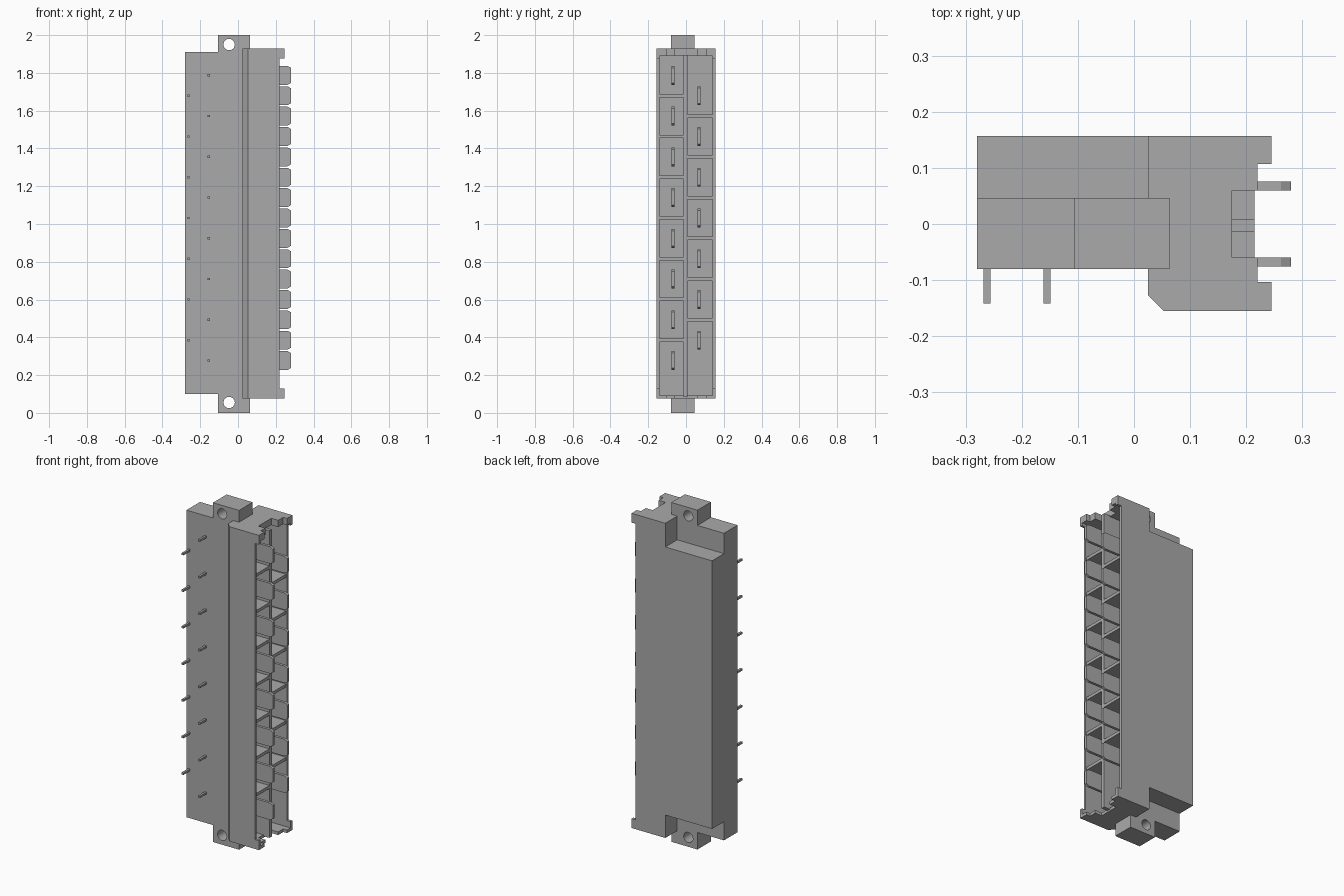
import bpy, bmesh, math
from mathutils import Matrix

if "Cube" in bpy.data.objects:
    bpy.data.objects.remove(bpy.data.objects["Cube"])

grey = bpy.data.materials.new("plain grey")
grey.use_nodes = True
grey.diffuse_color = (0.4, 0.4, 0.4, 1)
grey.node_tree.nodes["Principled BSDF"].inputs["Base Color"].default_value = (0.4, 0.4, 0.4, 1)


def finish(name, bm):
    bmesh.ops.recalc_face_normals(bm, faces=bm.faces)
    mesh = bpy.data.meshes.new(name)
    bm.to_mesh(mesh)
    bm.free()
    mesh.materials.append(grey)
    obj = bpy.data.objects.new(name, mesh)
    bpy.context.collection.objects.link(obj)
    return obj


def prism(name, points, direction):
    """Extrude a closed 3D outline along a direction."""
    bm = bmesh.new()
    face = bm.faces.new([bm.verts.new(p) for p in points])
    grown = bmesh.ops.extrude_face_region(bm, geom=[face])["geom"]
    bmesh.ops.translate(bm, vec=direction,
                        verts=[v for v in grown if isinstance(v, bmesh.types.BMVert)])
    return finish(name, bm)


def box(name, x, y, z):
    outline = [(x[0], y[0], z[0]), (x[1], y[0], z[0]), (x[1], y[1], z[0]), (x[0], y[1], z[0])]
    return prism(name, outline, (0, 0, z[1] - z[0]))


def rod(name, x, z, radius, y):
    """Round cutter along y."""
    bm = bmesh.new()
    place = Matrix.Translation((x, sum(y) / 2, z)) @ Matrix.Rotation(math.pi / 2, 4, "X")
    bmesh.ops.create_cone(bm, cap_ends=True, segments=24, radius1=radius, radius2=radius,
                          depth=y[1] - y[0], matrix=place)
    return finish(name, bm)


def carve(obj, cutters):
    """Subtract the cutters, bake the result and drop the cutters."""
    for cutter in cutters:
        cutter.hide_render = True
        mod = obj.modifiers.new("cut", "BOOLEAN")
        mod.operation = "DIFFERENCE"
        mod.solver = "EXACT"
        mod.object = cutter
    bpy.context.view_layer.update()
    graph = bpy.context.evaluated_depsgraph_get()
    mesh = bpy.data.meshes.new_from_object(obj.evaluated_get(graph))
    obj.modifiers.clear()
    obj.data = mesh
    for cutter in cutters:
        bpy.data.objects.remove(cutter)


# Rear housing: a tall front layer and a shorter back layer
box("housing_front", (-0.28, 0.03), (-0.08, 0.046), (0.1, 1.91))
box("housing_back", (-0.28, 0.03), (0.046, 0.157), (0.21, 1.79))

# Mounting flanges with a screw hole at each end
for name, z, hole in (("bottom_flange", (0, 0.11), 0.055), ("top_flange", (1.9, 2), 1.95)):
    flange = box(name, (-0.107, 0.063), (-0.08, 0.046), z)
    carve(flange, [rod("hole_cutter", -0.047, hole, 0.03, (-0.2, 0.2))])

# Socket shell with a chamfered back edge, open towards +x
outline = [(0.025, 0.157), (0.025, -0.127), (0.053, -0.155), (0.245, -0.155), (0.245, 0.157)]
shell = prism("socket_shell", [(x, y, 0.075) for x, y in outline], (0, 0, 1.855))
carve(shell, [
    box("cavity_cutter", (0.07, 0.3), (-0.14, 0.14), (0.093, 1.89)),
    box("rim_cutter", (0.22, 0.3), (-0.3, 0.3), (0.13, 1.875)),
    box("ear_gap_cutter", (0.22, 0.31), (-0.103, 0.107), (0, 2.1)),
    box("bottom_key_cutter", (0.175, 0.32), (-0.06, 0.06), (0, 0.12)),
    box("top_key_cutter", (0.175, 0.32), (-0.06, 0.06), (1.87, 2.1)),
])

# Wall between the two rows of cells
box("centre_wall", (0.06, 0.215), (-0.014, 0.008), (0.085, 1.895))


def blade(name, y, z):
    """Flat contact with a tapered tip."""
    half, tip = 0.05, 0.04
    side = [(0.06, -half), (0.262, -half), (0.28, -tip), (0.28, tip), (0.262, half), (0.06, half)]
    prism(name, [(x, y - 0.008, z + h) for x, h in side], (0, 0.016, 0))


# Two staggered rows: contacts, solder pins and cell dividers
PITCH = 0.2157
rows = (("front", 8, 1.787, -0.068, (-0.145, -0.01), -0.155),
        ("back", 7, 1.679, 0.068, (0.004, 0.145), -0.262))
for row, count, top, y, span, pin_x in rows:
    for i in range(count):
        z = top - i * PITCH
        blade(f"{row}_contact_{i + 1}", y, z)
        box(f"{row}_pin_{i + 1}", (pin_x - 0.006, pin_x + 0.006), (-0.142, -0.07),
            (z - 0.006, z + 0.006))
        if i < count - 1:
            mid = z - PITCH / 2
            box(f"{row}_divider_{i + 1}", (0.06, 0.215), span, (mid - 0.009, mid + 0.009))
